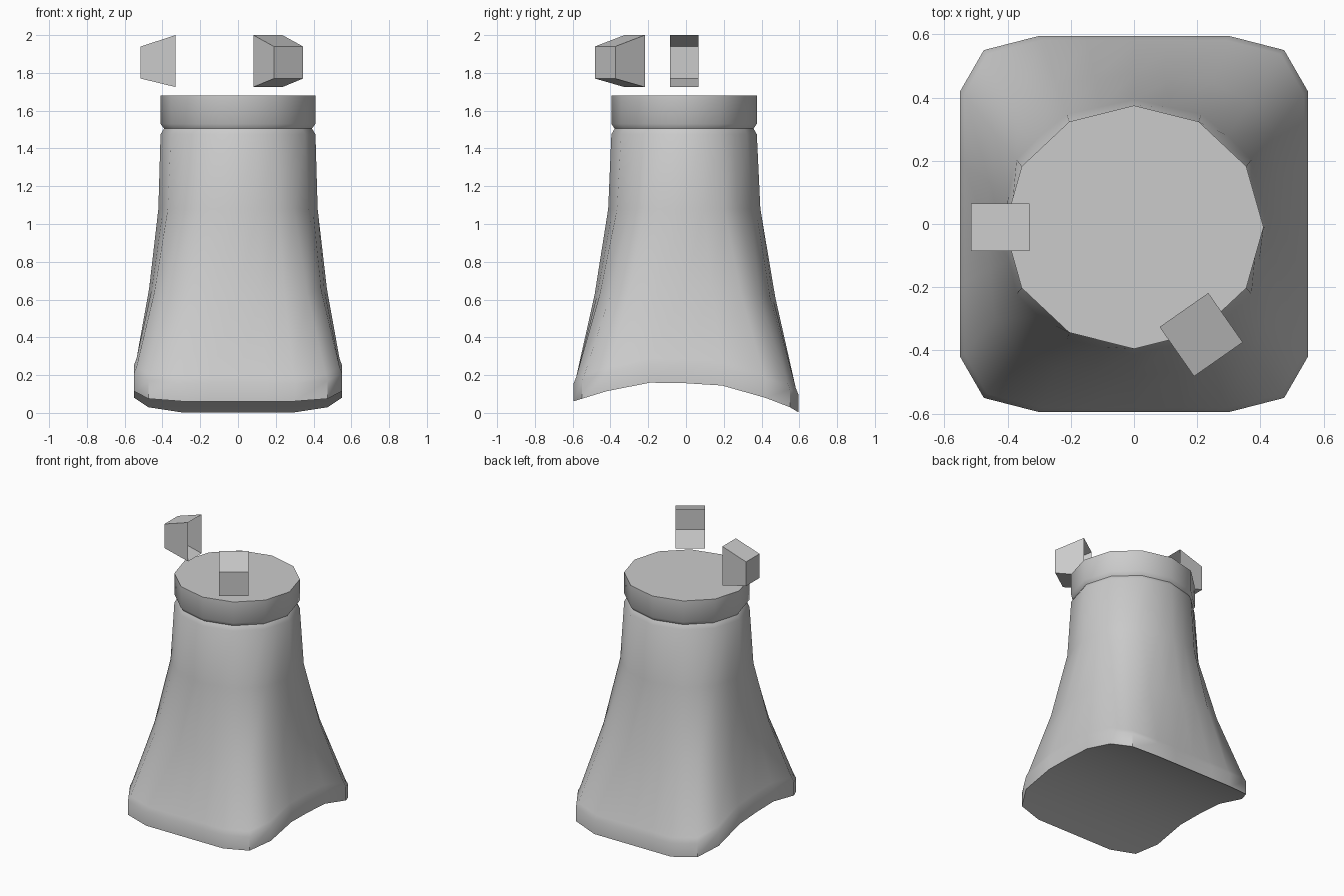
import bpy, bmesh
from math import radians, cos, sin, atan2
from mathutils import Vector

if "Cube" in bpy.data.objects:
    bpy.data.objects.remove(bpy.data.objects["Cube"])


def finish(name, bm, angle=None):
    bmesh.ops.recalc_face_normals(bm, faces=bm.faces)
    me = bpy.data.meshes.new(name)
    bm.to_mesh(me)
    bm.free()
    ob = bpy.data.objects.new(name, me)
    bpy.context.collection.objects.link(ob)
    if angle:
        bpy.ops.object.select_all(action='DESELECT')
        ob.select_set(True)
        bpy.context.view_layer.objects.active = ob
        bpy.ops.object.shade_smooth_by_angle(angle=radians(angle))
    return ob


def loft(bm, rings):
    rows = [[bm.verts.new(p) for p in r] for r in rings]
    for a, b in zip(rows, rows[1:]):
        n = len(a)
        for i in range(n):
            bm.faces.new((a[i], a[(i + 1) % n], b[(i + 1) % n], b[i]))
    return rows


# 24-point sole outline: one quadrant, mirrored
quad = [(.55, 0), (.55, .19), (.55, .42), (.475, .55), (.30, .595), (.15, .595)]
half = quad + [(0, .595)] + [(-x, y) for x, y in quad[:0:-1]]
sole = half + [(-x, -y) for x, y in half]

# 12-sided top outline with edge midpoints, so it pairs with the sole
corner = [Vector((.41 * cos(radians(30 * k)), .385 * sin(radians(30 * k)) - .01)) for k in range(12)]
neck = []
for k in range(12):
    neck += [corner[k], (corner[k] + corner[(k + 1) % 12]) / 2]


def arch(y):
    # wavy height of the underside along y
    pts = [(-.6, .06), (-.42, .115), (-.19, .16), (0, .157), (.19, .145), (.42, .08), (.55, .03), (.6, 0)]
    for (a, za), (b, zb) in zip(pts, pts[1:]):
        if y <= b:
            return za + (zb - za) * (y - a) / (b - a)
    return 0


def neck_ring(z, s=1):
    return [(p.x * s, (p.y + .01) * s - .01, z) for p in neck]


def sole_ring(dz, s=1):
    return [(x * s, y * s, arch(y) + dz) for x, y in sole]


def blend_ring(z, t, wave=0):
    return [(p.x * (1 - t) + x * .98 * t, p.y * (1 - t) + y * .98 * t, z + wave * (arch(y) - .1))
            for p, (x, y) in zip(neck, sole)]


# Flared leg with banded sole
bm = bmesh.new()
rows = loft(bm, [sole_ring(0), sole_ring(.095), sole_ring(.128, .977),
                 blend_ring(.64, .47, .3), blend_ring(1.08, .09),
                 neck_ring(1.475), neck_ring(1.505, .955)])
r = rows[0]
for i in (-3, -2, -1, 0, 1, 2, 3):          # underside strips across x
    if i < 3 and i >= -3:
        lo, hi = i, i + 1
        bm.faces.new((r[lo % 24], r[hi % 24], r[(12 - hi) % 24], r[(12 - lo) % 24]))
for s in (3, 15):                            # front and back underside ends
    bm.faces.new(r[s:s + 7])
finish("flared_leg", bm, 40)

# Top collar
bm = bmesh.new()
rows = loft(bm, [neck_ring(1.505, .955), neck_ring(1.53), neck_ring(1.68)])
bm.faces.new(rows[-1])
finish("top_collar", bm, 40)


# Floating tapered blocks, open on the inner side
def block(name, inner, outer, width):
    a, b = Vector(inner), Vector(outer)
    d = (b - a).normalized()
    side = Vector((-d.y, d.x)) * width / 2

    def ring(c, z0, z1):
        return [(*(c - side), z0), (*(c + side), z0), (*(c + side), z1), (*(c - side), z1)]
    bm = bmesh.new()
    rows = loft(bm, [ring(a, 1.725, 2.0), ring(b, 1.77, 1.94)])
    bm.faces.new(rows[-1])
    finish(name, bm)


block("left_block", (-.33, -.01), (-.515, -.01), .15)
block("front_right_block", (.158, -.272), (.267, -.428), .188)
